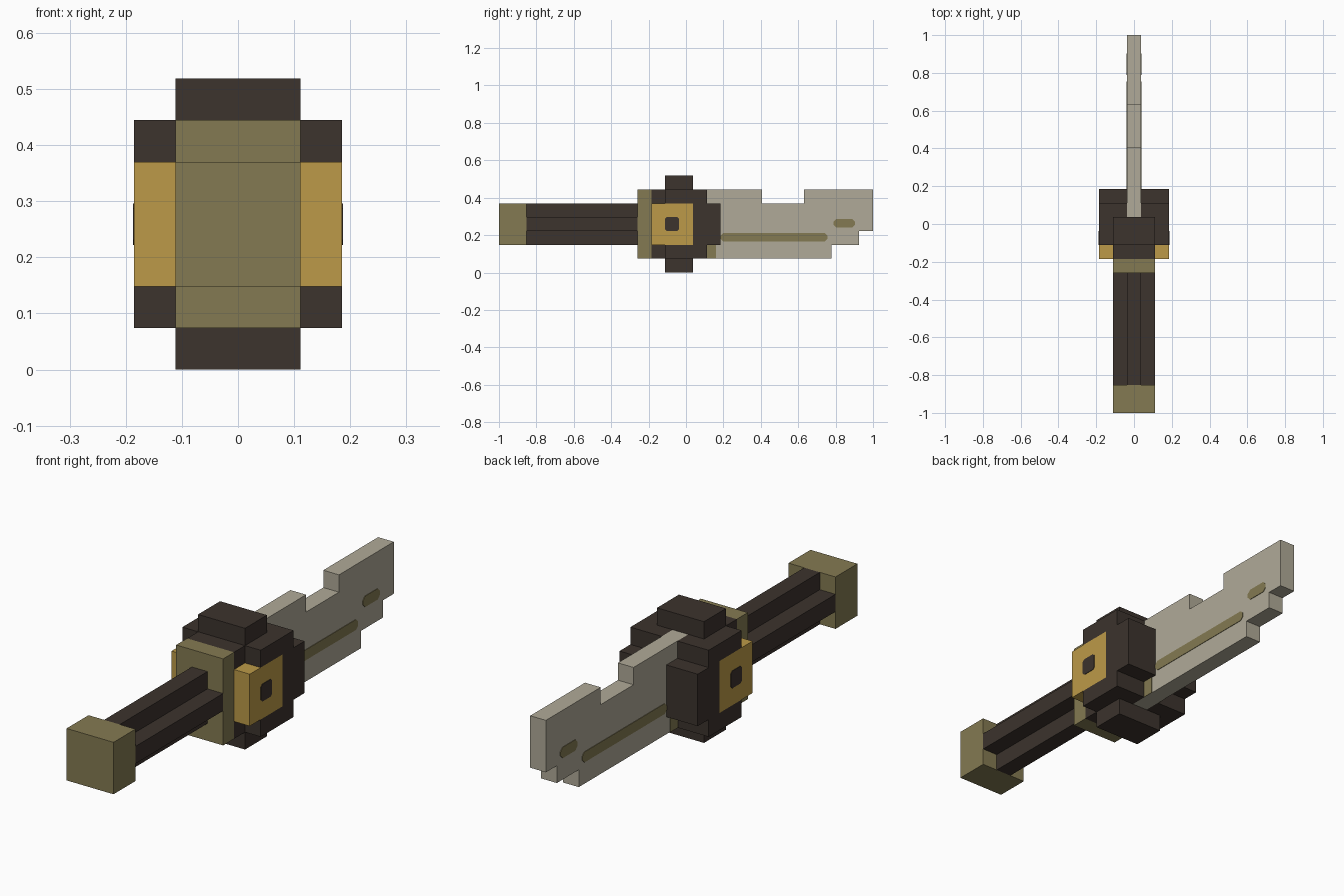
import bpy, bmesh

cube = bpy.data.objects.get("Cube")
if cube:
    bpy.data.objects.remove(cube, do_unlink=True)

U = 2 / 27  # one block of the model


def linear(c):
    c /= 255
    return c / 12.92 if c <= 0.04045 else ((c + 0.055) / 1.055) ** 2.4


def material(name, *rgb):
    m = bpy.data.materials.new(name)
    colour = [linear(c) for c in rgb] + [1]
    m.use_nodes = True
    m.diffuse_color = colour
    m.node_tree.nodes["Principled BSDF"].inputs["Base Color"].default_value = colour
    return m


dark = material("dark brown", 60, 51, 45)
olive = material("olive bronze", 132, 122, 82)
gold = material("gold", 188, 154, 72)
steel = material("pale steel", 176, 170, 152)


def extrude(name, mat, profile, axis, start, end, mirror=False):
    """Extrude a profile along x (profile is y, z) or along y (profile is x, z)."""
    bm = bmesh.new()
    verts = [bm.verts.new((start, a, b) if axis == "x" else (a, start, b)) for a, b in profile]
    face = bm.faces.new(verts)
    grown = bmesh.ops.extrude_face_region(bm, geom=[face])["geom"]
    step = (end - start, 0, 0) if axis == "x" else (0, end - start, 0)
    bmesh.ops.translate(bm, vec=step, verts=[g for g in grown if isinstance(g, bmesh.types.BMVert)])
    bmesh.ops.scale(bm, vec=(U, U, U), verts=bm.verts)
    bmesh.ops.recalc_face_normals(bm, faces=bm.faces)
    mesh = bpy.data.meshes.new(name)
    bm.to_mesh(mesh)
    bm.free()
    mesh.materials.append(mat)
    ob = bpy.data.objects.new(name, mesh)
    bpy.context.collection.objects.link(ob)
    if mirror:
        ob.modifiers.new("Mirror", "MIRROR").use_mirror_merge = False
    return ob


def rect(a0, a1, b0, b1, cut=0):
    """Rectangle profile, with cut corners if wanted."""
    if not cut:
        return [(a0, b0), (a1, b0), (a1, b1), (a0, b1)]
    return [(a0 + cut, b0), (a1 - cut, b0), (a1, b0 + cut), (a1, b1 - cut),
            (a1 - cut, b1), (a0 + cut, b1), (a0, b1 - cut), (a0, b0 + cut)]


# Handle with a cross-shaped section, and its pommel
cross = [(-.5, 2), (.5, 2), (.5, 3), (1.5, 3), (1.5, 4), (.5, 4),
         (.5, 5), (-.5, 5), (-.5, 4), (-1.5, 4), (-1.5, 3), (-.5, 3)]
extrude("handle", dark, cross, "y", -11.5, -3.5)
extrude("pommel", olive, rect(-1.5, 1.5, 2, 5), "y", -13.5, -11.5)

# Guard: plate, core, top and bottom lugs
extrude("guard_plate", olive, rect(-1.5, 1.5, 1, 6), "y", -3.5, -2.5)
extrude("guard_core", dark, rect(-1.5, 1.5, 1, 6), "y", -2.5, .5)
for name, z in (("top_lug", 6), ("bottom_lug", 0)):
    extrude(name, dark, rect(-1.5, 1.5, z, z + 1), "y", -1.5, .5)

# Guard cheeks wrapped around the gold side blocks
cheek = [(-1.5, 1), (1.5, 1), (1.5, 2), (2.5, 2), (2.5, 5), (1.5, 5),
         (1.5, 6), (-1.5, 6), (-1.5, 5), (.5, 5), (.5, 2), (-1.5, 2)]
extrude("guard_cheek", dark, cheek, "x", 1.5, 2.5, True)
extrude("gold_block", gold, rect(-2.5, .5, 2, 5), "x", 1.5, 2.5, True)
extrude("gold_block_dot", dark, rect(-1.5, -.5, 3, 4, .12), "x", 2.5, 2.53, True)

# Clamp halves on each side of the blade
clamp = [(.5, 1), (1.5, 1), (1.5, 2), (2.5, 2), (2.5, 5), (1.5, 5), (1.5, 6), (.5, 6)]
extrude("blade_clamp", dark, clamp, "x", .5, 1.5, True)

# Notched blade
blade = [(.5, 1), (10.5, 1), (10.5, 2), (12.5, 2), (12.5, 3), (13.5, 3),
         (13.5, 6), (8.5, 6), (8.5, 5), (5.5, 5), (5.5, 6), (.5, 6)]
extrude("blade", steel, blade, "x", -.5, .5)

# Painted marks on the blade sides
extrude("blade_stripe", olive, rect(2.5, 10.2, 2.25, 2.85, .18), "x", .5, .53, True)
extrude("blade_spot", olive, rect(10.65, 12.2, 3.25, 3.88, .2), "x", .5, .53, True)
extrude("blade_base_mark", olive, rect(1.5, 2.18, 1, 2), "x", .5, .53, True)
